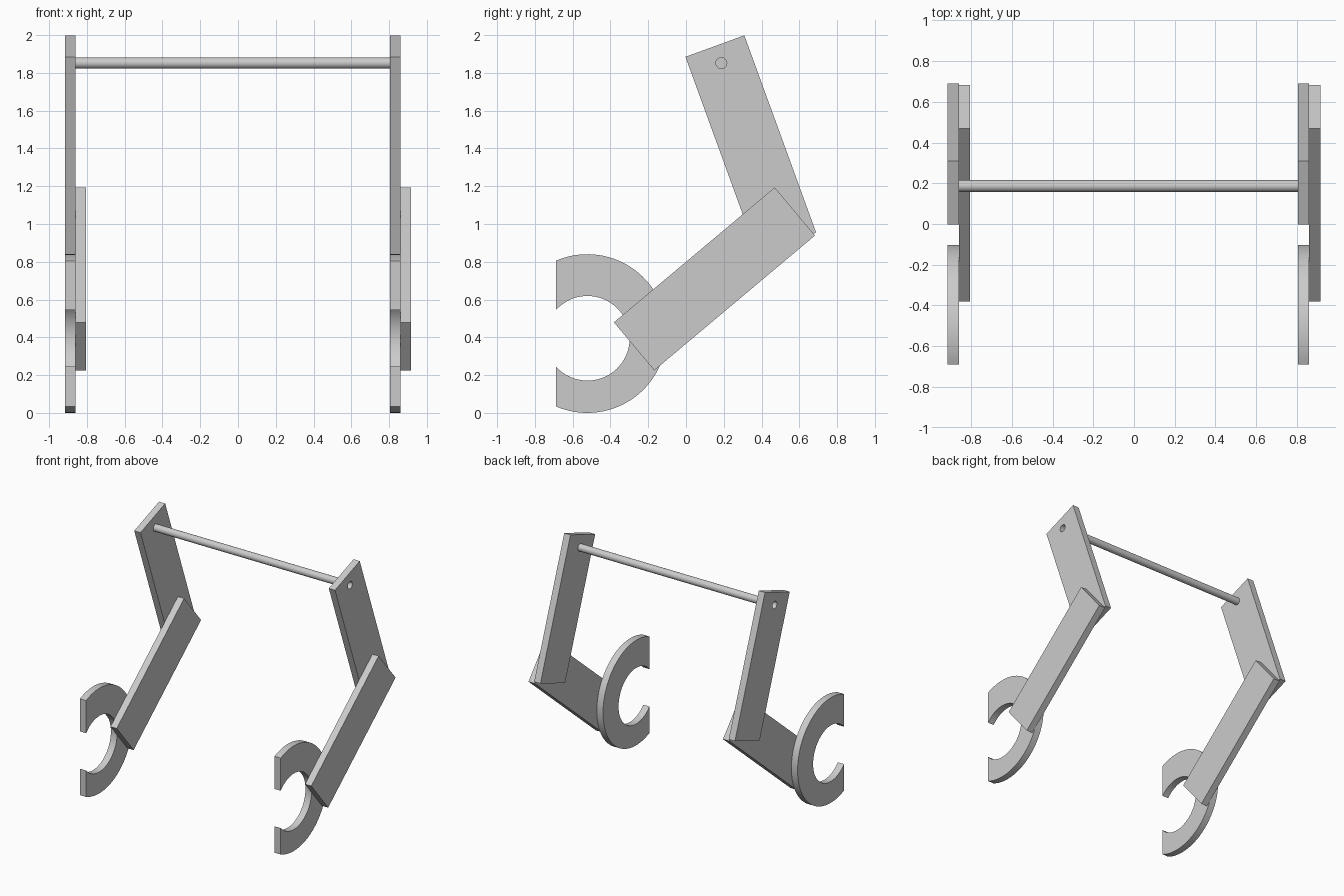
import bpy, bmesh
from math import acos, asin, cos, sin, pi, radians
from mathutils import Matrix, Vector

cube = bpy.data.objects.get("Cube")
if cube:
    bpy.data.objects.remove(cube, do_unlink=True)

THICK = 0.055
SIDES = {"right": -0.86, "left": 0.86}   # plane where the plates touch
PIVOT = Vector((0.187, 1.852))           # rod axis in (y, z)
ROD_R = 0.029

grey = bpy.data.materials.new("light grey")
grey.use_nodes = True
grey.diffuse_color = (0.6, 0.6, 0.6, 1)
grey.node_tree.nodes["Principled BSDF"].inputs["Base Color"].default_value = (0.6, 0.6, 0.6, 1)


def arc(centre, r, a0, a1, n):
    return [(centre[0] + r * cos(a0 + (a1 - a0) * i / n),
             centre[1] + r * sin(a0 + (a1 - a0) * i / n)) for i in range(n + 1)]


def circle(centre, r, n=32):
    return arc(centre, r, 0, 2 * pi, n)[:-1]


def bar(start, angle, length, width):
    """Rectangle from its start corner, running along angle, widening to the left."""
    d = Vector((cos(angle), sin(angle)))
    s = Vector((-d.y, d.x)) * width
    p = Vector(start)
    return [p, p + d * length, p + d * length + s, p + s]


def plate(name, loops, x0, x1):
    """Extrude (y, z) outlines from x0 to x1; extra loops become holes."""
    curve = bpy.data.curves.new(name, "CURVE")
    curve.dimensions = "2D"
    curve.fill_mode = "BOTH"
    curve.extrude = (x1 - x0) / 2
    for loop in loops:
        spline = curve.splines.new("POLY")
        spline.points.add(len(loop) - 1)
        for point, (y, z) in zip(spline.points, loop):
            point.co = (y, z, 0, 1)
        spline.use_cyclic_u = True
    temp = bpy.data.objects.new(name + "_outline", curve)
    mesh = bpy.data.meshes.new_from_object(temp)
    bpy.data.objects.remove(temp)
    bpy.data.curves.remove(curve)

    # stand the flat outline up in the y-z plane
    bm = bmesh.new()
    bm.from_mesh(mesh)
    bmesh.ops.remove_doubles(bm, verts=bm.verts, dist=0.0001)
    turn = Matrix(((0, 0, 1), (1, 0, 0), (0, 1, 0))).to_4x4()
    bm.transform(Matrix.Translation(((x0 + x1) / 2, 0, 0)) @ turn)
    bmesh.ops.recalc_face_normals(bm, faces=bm.faces)
    bm.to_mesh(mesh)
    bm.free()

    mesh.materials.clear()
    mesh.materials.append(grey)
    obj = bpy.data.objects.new(name, mesh)
    bpy.context.collection.objects.link(obj)
    bpy.ops.object.select_all(action="DESELECT")
    obj.select_set(True)
    bpy.context.view_layer.objects.active = obj
    bpy.ops.object.shade_smooth_by_angle(angle=radians(30))
    return obj


# Outlines in the y-z plane
upper = bar((0.377, 0.841), radians(110), 1.111, -0.332)
lower = bar((-0.168, 0.225), radians(40), 1.111, 0.332)

# Open ring: slightly offset bore, cut off flat at the front
CUT, RING_Y = 0.167, -0.522
outer_r, inner_r = 0.42, 0.224
a_out, a_in = acos(-CUT / outer_r), acos(-CUT / inner_r)
ring = (arc((RING_Y, 0.42), outer_r, -a_out, a_out, 64)
        + arc((RING_Y, 0.395), inner_r, a_in, -a_in, 48))

for side, x in SIDES.items():
    plate(side + "_upper_arm", [upper, circle(PIVOT, ROD_R)], x - THICK, x)
    plate(side + "_lower_arm", [lower], x, x + THICK)
    plate(side + "_open_ring", [ring], x - THICK, x)

# Cross rod between the two upper arms
plate("cross_rod", [circle(PIVOT, ROD_R)], SIDES["right"], SIDES["left"] - THICK)
